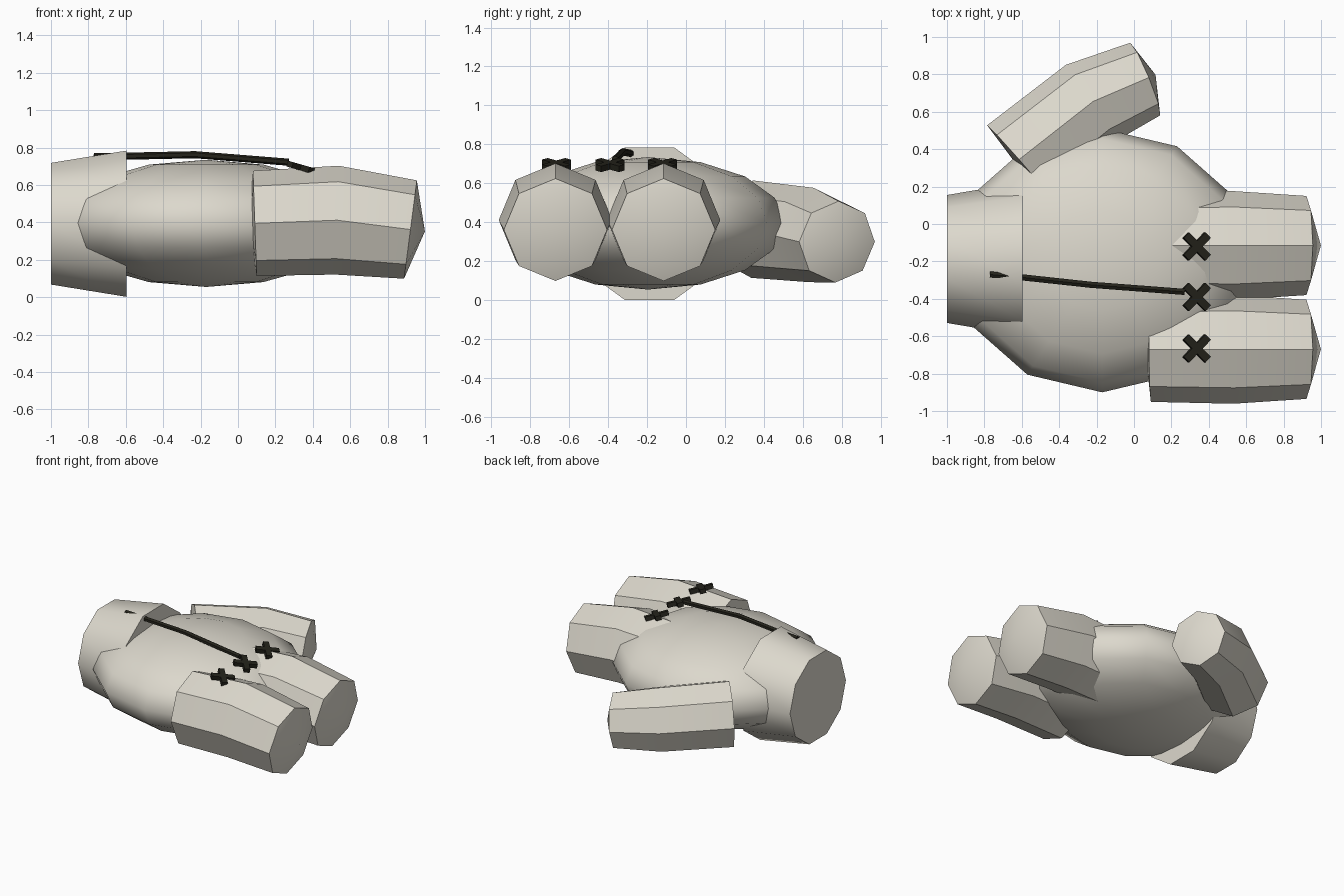
import bpy, bmesh, math
from mathutils import Vector, Matrix

if "Cube" in bpy.data.objects:
    bpy.data.objects.remove(bpy.data.objects["Cube"], do_unlink=True)


def make_material(name, rgb):
    mat = bpy.data.materials.new(name)
    mat.use_nodes = True
    color = (*rgb, 1)
    mat.diffuse_color = color
    bsdf = mat.node_tree.nodes["Principled BSDF"]
    bsdf.inputs["Base Color"].default_value = color
    bsdf.inputs["Roughness"].default_value = 0.9
    return mat


CLOTH = make_material("cream cloth", (0.72, 0.69, 0.61))
THREAD = make_material("black thread", (0.018, 0.017, 0.011))


def finish(name, bm, mat, angle=40):
    bmesh.ops.recalc_face_normals(bm, faces=bm.faces)
    mesh = bpy.data.meshes.new(name)
    bm.to_mesh(mesh)
    bm.free()
    mesh.materials.append(mat)
    obj = bpy.data.objects.new(name, mesh)
    bpy.context.collection.objects.link(obj)
    bpy.ops.object.select_all(action='DESELECT')
    obj.select_set(True)
    bpy.context.view_layer.objects.active = obj
    bpy.ops.object.shade_smooth_by_angle(angle=math.radians(angle))
    return obj


def tube(name, sections, sides, mat, caps=(0, 0), phase=0.0):
    """Loft rings of (centre, axis, radius); caps push the end centres outwards."""
    bm = bmesh.new()
    rings = []
    for centre, axis, radius in sections:
        axis = Vector(axis).normalized()
        side = axis.cross(Vector((0, 0, 1))).normalized()
        up = side.cross(axis)
        ring = []
        for i in range(sides):
            a = 2 * math.pi * i / sides + phase
            offset = up * math.cos(a) + side * math.sin(a)
            ring.append(bm.verts.new(Vector(centre) + offset * radius))
        rings.append(ring)
    for low, high in zip(rings, rings[1:]):
        for i in range(sides):
            j = (i + 1) % sides
            bm.faces.new((low[i], low[j], high[j], high[i]))
    # Shallow pointed caps
    for k, sign in ((0, -1), (-1, 1)):
        centre, axis, _ = sections[k]
        push = Vector(axis).normalized() * caps[k] * sign
        tip = bm.verts.new(Vector(centre) + push)
        for i in range(sides):
            bm.faces.new((rings[k][i], rings[k][(i + 1) % sides], tip))
    return finish(name, bm, mat)


# Palm: squashed low-poly ball
bm = bmesh.new()
bmesh.ops.create_uvsphere(
    bm, u_segments=12, v_segments=8, radius=1,
    matrix=Matrix.Translation((-0.17, -0.195, 0.395)) @ Matrix.Diagonal((0.8, 0.705, 0.34, 1)))
finish("palm", bm, CLOTH, 60)

# Flared wrist cuff
tube("wrist_cuff", [((-1, -0.187, 0.393), (1, 0, 0), 0.342),
                    ((-0.595, -0.187, 0.393), (1, 0, 0), 0.411)],
     10, CLOTH, phase=math.pi / 10)

# Two matching fingers
for name, y in (("front_finger", -0.67), ("middle_finger", -0.115)):
    tube(name, [((0.09, y, 0.395), (1, 0, 0.035), 0.281),
                ((0.53, y, 0.412), (1, 0, -0.03), 0.291),
                ((0.922, y, 0.362), (1, 0, -0.13), 0.265)],
         8, CLOTH, caps=(0.03, 0.078))

# Thumb, bent towards the fingers
tube("thumb", [((-0.62, 0.34, 0.365), (0.75, 0.66, -0.03), 0.25),
               ((-0.235, 0.645, 0.335), (0.83, 0.52, -0.08), 0.243),
               ((0.06, 0.775, 0.3), (0.92, 0.38, -0.1), 0.21)],
     8, CLOTH, caps=(0.02, 0.06))

# Long thread across the back of the palm
path = [Vector(p) for p in ((-0.77, -0.27, 0.752), (-0.6, -0.285, 0.754),
                            (-0.23, -0.325, 0.762), (0.27, -0.363, 0.722))]
sections = []
for i, p in enumerate(path):
    axis = path[min(i + 1, len(path) - 1)] - path[max(i - 1, 0)]
    sections.append((p, axis, 0.019))
tube("long_thread", sections, 6, THREAD)

# Crossed stitches at the finger roots
for name, y in (("front_stitch", -0.665), ("centre_stitch", -0.39), ("back_stitch", -0.12)):
    bm = bmesh.new()
    for turn in (45, -45):
        place = (Matrix.Translation((0.335, y, 0.694))
                 @ Matrix.Rotation(math.radians(16), 4, 'Y')
                 @ Matrix.Rotation(math.radians(turn), 4, 'Z')
                 @ Matrix.Diagonal((0.17, 0.042, 0.032, 1)))
        bmesh.ops.create_cube(bm, size=1, matrix=place)
    finish(name, bm, THREAD, 30)
